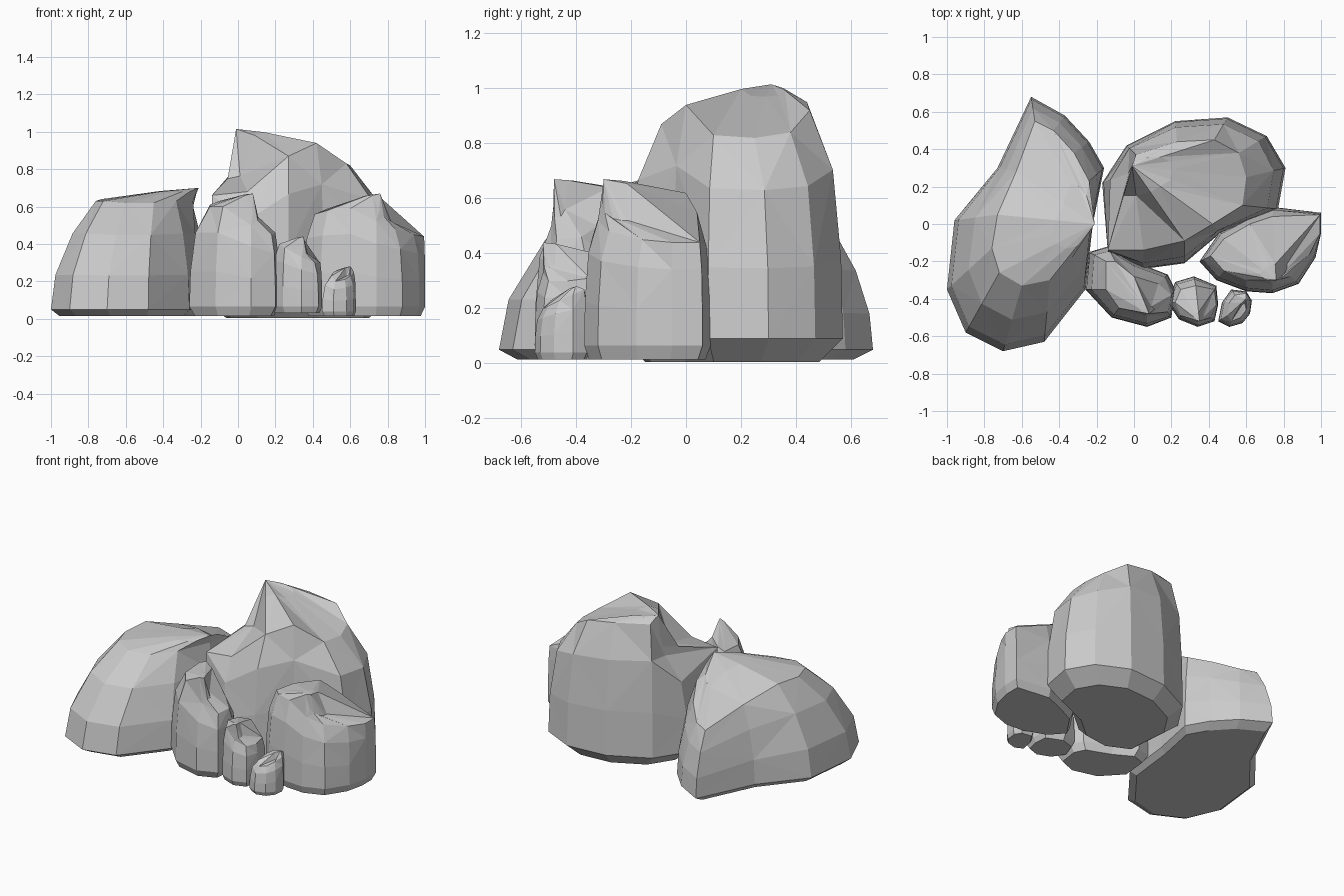
import bpy, bmesh
from mathutils import Vector

STEEP = ((0.05, 0.35), (0.3, 0.74), (1, 1))
SLOPED = ((0.1, 0.32), (0.48, 0.7), (1, 1))


def rock(name, apex, pts, floor=0.015, foot=0.065, inset=0.88,
         profile=STEEP, horn=(0.75, 0.35)):
    """Faceted boulder: each entry runs from a foot point (x, y) up to a brow
    point (x, y, z); the crown then rises to an off-centre apex."""
    n = len(pts)
    apex = Vector(apex)
    feet = [Vector((p[0], p[1], foot)) for p in pts]
    brow = [Vector(p[2:]) for p in pts]
    mid = sum(feet, Vector()) / n

    def step(a, b, travel, rise):
        return Vector((a.x + (b.x - a.x) * travel, a.y + (b.y - a.y) * travel,
                       a.z + (b.z - a.z) * rise))

    # undercut base, foot, bulging sides
    under = Vector((mid.x, mid.y, floor))
    rings = [[step(under, f, inset, 0) for f in feet], feet]
    rings += [[step(f, b, *s) for f, b in zip(feet, brow)] for s in profile]
    # crown: dished below low brows, domed above high ones
    rings.append([step(b, apex, horn[0],
                       horn[1] if b.z < apex.z * 0.8 else horn[0] + 0.12) for b in brow])
    bm = bmesh.new()
    vs = [[bm.verts.new(p) for p in ring] for ring in rings]
    for k in range(len(vs) - 1):
        for i in range(n):
            j = (i + 1) % n
            a, b, c, d = vs[k][i], vs[k][j], vs[k + 1][j], vs[k + 1][i]
            tris = ((a, b, c), (a, c, d)) if (i + k) % 2 else ((a, b, d), (b, c, d))
            for t in tris:
                bm.faces.new(t)
    tip = bm.verts.new(apex)
    for i in range(n):
        bm.faces.new((vs[-1][i], vs[-1][(i + 1) % n], tip))
    bm.faces.new(vs[0][::-1])
    bmesh.ops.recalc_face_normals(bm, faces=bm.faces[:])
    mesh = bpy.data.meshes.new(name)
    bm.to_mesh(mesh)
    bm.free()
    obj = bpy.data.objects.new(name, mesh)
    bpy.context.collection.objects.link(obj)
    return obj


# Long wedge-shaped boulder on the left
rock("left_boulder", (-.21, 0, .70), [
    (-.55, .68, -.53, .55, .46), (-.73, .30, -.63, .28, .56),
    (-.96, .02, -.73, .05, .64), (-1.0, -.35, -.76, -.13, .63),
    (-.90, -.58, -.72, -.26, .63), (-.70, -.68, -.60, -.33, .62),
    (-.48, -.63, -.45, -.30, .62), (-.26, -.35, -.33, -.18, .63),
    (-.22, 0, -.24, .04, .63), (-.16, .30, -.24, .23, .60),
    (-.24, .44, -.32, .38, .53), (-.37, .58, -.43, .50, .47)],
    inset=0.9, foot=0.05, profile=SLOPED, horn=(.6, .5))

# Tall horned boulder at the rear
rock("rear_boulder", (-.01, .31, 1.015), [
    (-.17, .22, -.03, .27, .73), (-.14, -.15, -.14, -.14, .66),
    (.05, -.24, .05, -.14, .68), (.27, -.21, .27, -.09, .87),
    (.46, -.05, .42, 0, .94), (.77, .08, .58, .10, .83),
    (.81, .30, .60, .25, .82), (.71, .47, .56, .38, .84),
    (.50, .57, .43, .45, .92), (.22, .55, .23, .44, .95),
    (-.04, .42, .01, .37, .97)],
    floor=.005, foot=0.09, inset=0.78, horn=(.65, .25))

# Front middle boulder
rock("front_middle_boulder", (.08, -.48, .67), [
    (-.26, -.35, -.15, -.35, .60), (-.24, -.15, -.15, -.20, .61),
    (-.14, -.12, -.10, -.20, .63), (0, -.20, 0, -.28, .64),
    (.18, -.27, .13, -.32, .50), (.22, -.35, .20, -.38, .46),
    (.20, -.50, .18, -.47, .45), (.07, -.55, .07, -.49, .50),
    (-.12, -.50, -.08, -.45, .60)])

# Right boulder with a low step on its outer side
rock("right_boulder", (.76, -.30, .67), [
    (.35, -.20, .41, -.17, .56), (.44, -.30, .48, -.25, .58),
    (.60, -.36, .60, -.30, .59), (.74, -.37, .74, -.32, .52),
    (.88, -.32, .84, -.28, .48), (.97, -.18, .94, -.16, .45),
    (1.0, -.05, .995, -.05, .44), (1.0, .06, .995, .05, .44),
    (.75, .09, .74, .04, .55), (.60, .03, .62, 0, .62),
    (.46, -.04, .48, -.08, .59)], inset=0.92)

# Small stone
rock("small_stone", (.35, -.52, .44), [
    (.18, -.42, .22, -.42, .40), (.22, -.31, .25, -.35, .40),
    (.32, -.28, .33, -.33, .40), (.44, -.33, .43, -.35, .31),
    (.45, -.43, .44, -.43, .30), (.43, -.52, .41, -.50, .30),
    (.34, -.55, .34, -.52, .33), (.24, -.51, .25, -.49, .38)], floor=.03)

# Smallest stone
rock("tiny_stone", (.60, -.40, .28), [
    (.45, -.52, .50, -.49, .23), (.47, -.42, .51, -.42, .25),
    (.52, -.35, .54, -.38, .265), (.60, -.36, .60, -.37, .27),
    (.63, -.41, .62, -.41, .25), (.62, -.48, .60, -.46, .23),
    (.58, -.53, .57, -.50, .21), (.51, -.55, .52, -.52, .20)], foot=.04)
